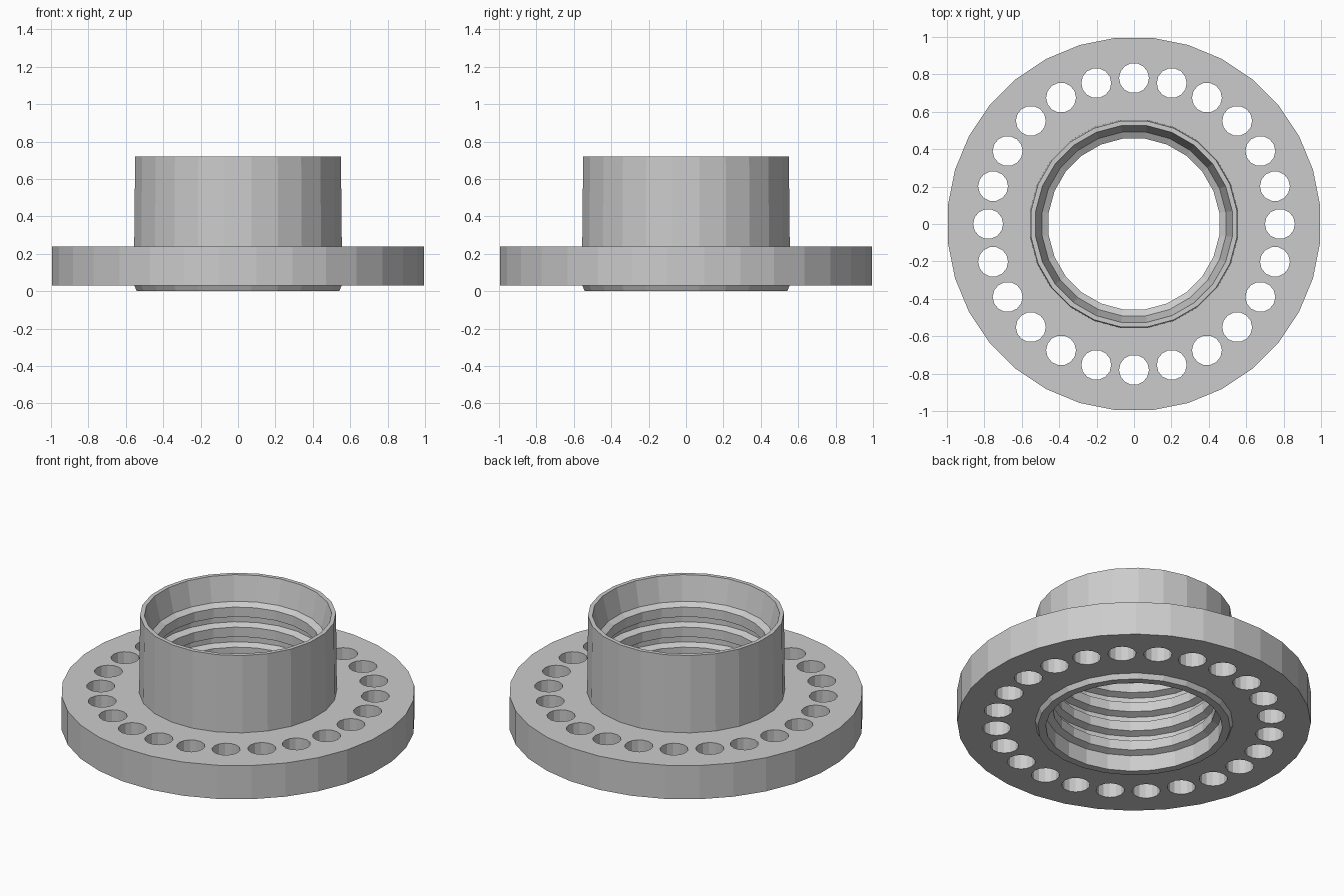
import bpy, bmesh
from math import cos, sin, tau

if "Cube" in bpy.data.objects:
    bpy.data.objects.remove(bpy.data.objects["Cube"])


def make_object(name, bm):
    bmesh.ops.recalc_face_normals(bm, faces=bm.faces)
    mesh = bpy.data.meshes.new(name)
    bm.to_mesh(mesh)
    bm.free()
    obj = bpy.data.objects.new(name, mesh)
    bpy.context.collection.objects.link(obj)
    return obj


def lathe(name, profile, sides):
    """Spin a closed (radius, z) profile into a faceted ring."""
    bm = bmesh.new()
    rings = [[bm.verts.new((r * cos(tau * (i + .5) / sides), r * sin(tau * (i + .5) / sides), z))
              for r, z in profile] for i in range(sides)]
    n = len(profile)
    for i in range(sides):
        a, b = rings[i], rings[(i + 1) % sides]
        for j in range(n):
            k = (j + 1) % n
            bm.faces.new((a[j], b[j], b[k], a[k]))
    return make_object(name, bm)


# Flange plate
flange = lathe("flange", [(0.53, 0.03), (1.0, 0.03), (1.0, 0.24), (0.53, 0.24)], 32)

# Cutters for the ring of 24 bolt holes
bm = bmesh.new()
HOLES, SIDES = 24, 14
for h in range(HOLES):
    cx, cy = 0.78 * cos(tau * h / HOLES), 0.78 * sin(tau * h / HOLES)
    low, high = [[bm.verts.new((cx + 0.08 * cos(tau * i / SIDES),
                                cy + 0.08 * sin(tau * i / SIDES), z))
                  for i in range(SIDES)] for z in (-0.1, 0.4)]
    bm.faces.new(low[::-1])
    bm.faces.new(high)
    for i in range(SIDES):
        k = (i + 1) % SIDES
        bm.faces.new((low[i], low[k], high[k], high[i]))
cutter = make_object("hole_cutter", bm)
cutter.hide_render = True
cutter.hide_set(True)
cut = flange.modifiers.new("bolt_holes", 'BOOLEAN')
cut.operation = 'DIFFERENCE'
cut.solver = 'EXACT'
cut.object = cutter

# Hub sleeve: tapered outside, flared mouth, grooved bore
profile = [(0.545, 0.0), (0.56, 0.03), (0.56, 0.24), (0.555, 0.72), (0.53, 0.72), (0.495, 0.57)]
for i in range(4):
    top = 0.55 - 0.125 * i
    profile += [(0.46, top), (0.46, top - 0.06), (0.50, top - 0.075), (0.50, top - 0.11)]
profile += [(0.50, 0.0)]
lathe("hub_sleeve", profile, 24)
